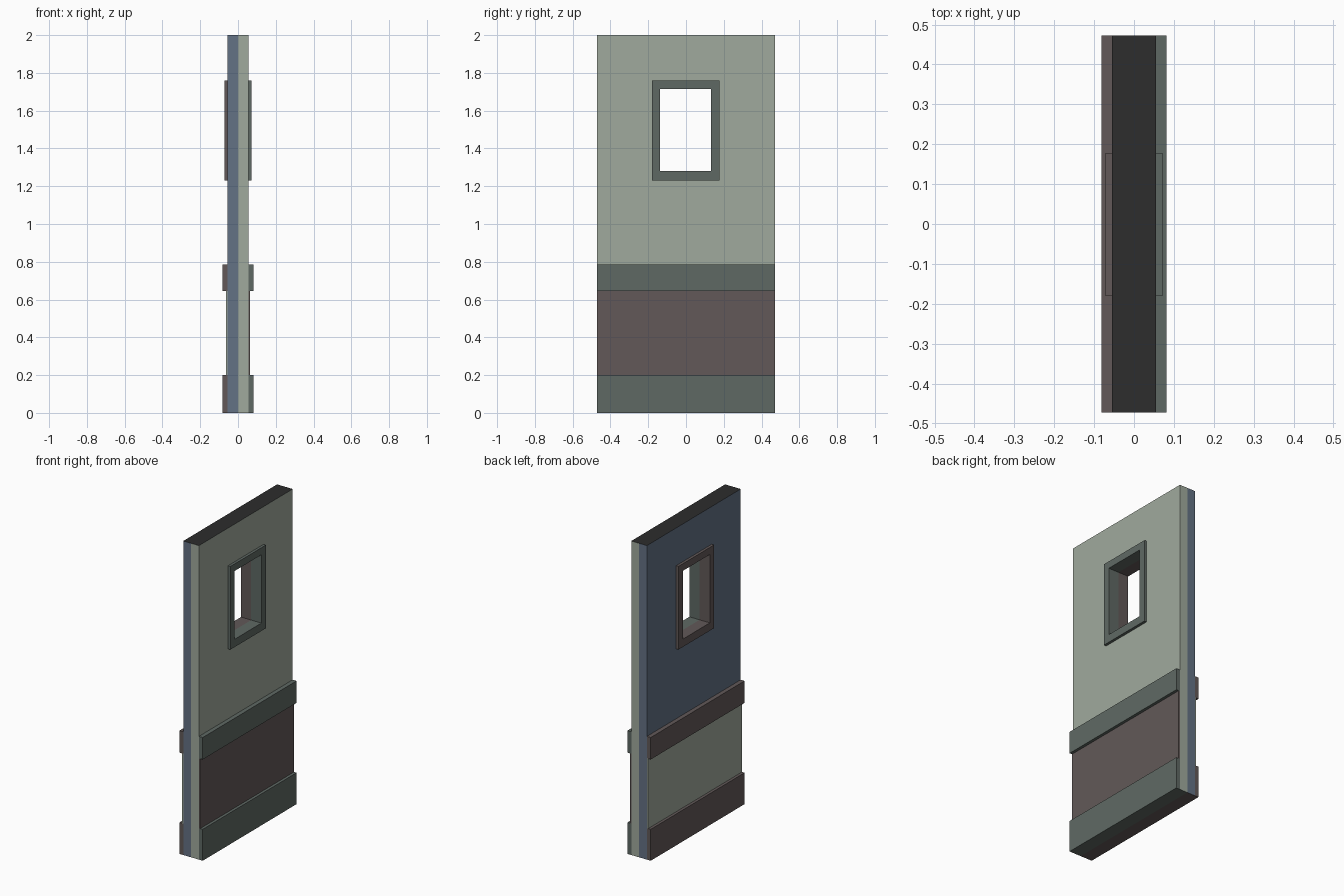
import bpy, bmesh

if "Cube" in bpy.data.objects:
    bpy.data.objects.remove(bpy.data.objects["Cube"])


def srgb(c):
    return tuple((v / 255 / 12.92) if v < 10 else ((v / 255 + 0.055) / 1.055) ** 2.4 for v in c)


def material(name, c):
    m = bpy.data.materials.new(name)
    m.diffuse_color = (*srgb(c), 1)
    m.use_nodes = True
    m.node_tree.nodes["Principled BSDF"].inputs["Base Color"].default_value = m.diffuse_color
    return m


SAGE = material("sage", (160, 170, 157))
BLUE = material("slate_blue", (100, 114, 133))
GREEN = material("grey_green_trim", (95, 105, 100))
BROWN = material("brown_trim", (98, 89, 88))
DARK = material("charcoal_top", (45, 45, 45))

HW = 0.472                                   # half width of the wall along y
WALL = (-HW, 0.0, HW, 2.0)                   # rectangles are y0, z0, y1, z1
FRAME = (-0.18, 1.23, 0.178, 1.76)
HOLE = (-0.137, 1.28, 0.133, 1.715)


def plate(name, side, x0, x1, outer, mats, hole=None):
    """Raised plate on one side, open at its hidden back, with optional window.
    mats = body, reveal, top edge, bottom edge."""
    bm = bmesh.new()

    def loop(r, x):
        y0, z0, y1, z1 = r
        return [bm.verts.new((side * x, y, z)) for y, z in ((y0, z0), (y1, z0), (y1, z1), (y0, z1))]

    def face(vs, m):
        f = bm.faces.new(vs if side > 0 else vs[::-1])
        f.material_index = m

    back, front = loop(outer, x0), loop(outer, x1)
    for i, m in enumerate((3, 0, 2, 0)):     # bottom, end, top, end
        j = (i + 1) % 4
        face([back[i], back[j], front[j], front[i]], m)
    if hole:
        hb, hf = loop(hole, x0), loop(hole, x1)
        for i in range(4):
            j = (i + 1) % 4
            face([front[i], front[j], hf[j], hf[i]], 0)
            face([hb[j], hb[i], hf[i], hf[j]], 1)
    else:
        face(front, 0)
    me = bpy.data.meshes.new(name)
    bm.to_mesh(me)
    bm.free()
    for m in mats:
        me.materials.append(m)
    ob = bpy.data.objects.new(name, me)
    bpy.context.collection.objects.link(ob)


# each side of the partition has its own paint scheme
for label, s, wall, trim, panel in (("right", 1, SAGE, GREEN, BROWN),
                                    ("left", -1, BLUE, BROWN, SAGE)):
    # half of the wall core, with window reveal
    plate("wall_" + label, s, 0.0, 0.055, WALL, (wall, trim, DARK, trim), HOLE)
    # raised window frame
    plate("window_frame_" + label, s, 0.055, 0.072, FRAME, (trim,) * 4, HOLE)
    # wainscot panel between skirting and rail
    plate("panel_" + label, s, 0.055, 0.064, (-HW, 0.2, HW, 0.645), (panel,) * 4)
    # skirting board and chair rail
    plate("skirting_" + label, s, 0.055, 0.082, (-HW, 0.0, HW, 0.2), (trim,) * 4)
    plate("chair_rail_" + label, s, 0.055, 0.082, (-HW, 0.645, HW, 0.785), (trim,) * 4)
